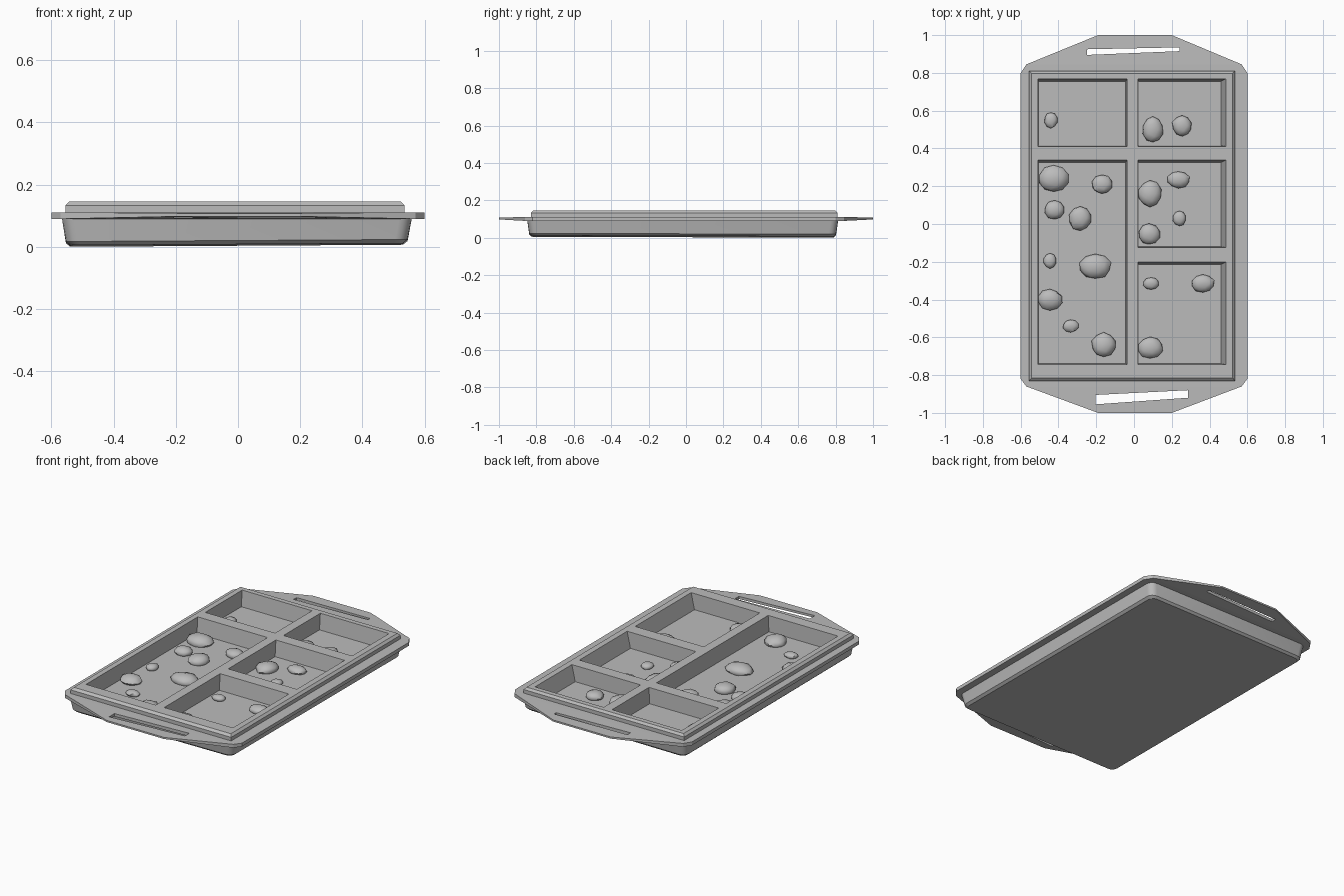
import bpy
import bmesh
import math
import random

random.seed(4)
if "Cube" in bpy.data.objects:
    bpy.data.objects.remove(bpy.data.objects["Cube"], do_unlink=True)

FLOOR = 0.05

# Single plain material
grey = bpy.data.materials.new("plain grey")
grey.use_nodes = True
colour = (0.5, 0.5, 0.5, 1.0)
grey.diffuse_color = colour
grey.node_tree.nodes["Principled BSDF"].inputs["Base Color"].default_value = colour


def finish(name, bm):
    """Turn a bmesh into a linked, coloured object."""
    bmesh.ops.recalc_face_normals(bm, faces=bm.faces[:])
    mesh = bpy.data.meshes.new(name)
    bm.to_mesh(mesh)
    bm.free()
    mesh.materials.append(grey)
    obj = bpy.data.objects.new(name, mesh)
    bpy.context.collection.objects.link(obj)
    return obj


def loft(name, rings):
    """Closed solid through rings of equal point count."""
    bm = bmesh.new()
    loops = [[bm.verts.new(p) for p in ring] for ring in rings]
    count = len(loops[0])
    for low, high in zip(loops, loops[1:]):
        for i in range(count):
            j = (i + 1) % count
            bm.faces.new((low[i], low[j], high[j], high[i]))
    bm.faces.new(loops[0][::-1])
    bm.faces.new(loops[-1])
    return finish(name, bm)


def rect(x0, x1, y0, y1, z):
    return [(x0, y0, z), (x1, y0, z), (x1, y1, z), (x0, y1, z)]


def rounded(x0, x1, y0, y1, z, radius, steps=4):
    """Rectangle ring with rounded corners."""
    corners = [(x1 - radius, y1 - radius), (x0 + radius, y1 - radius),
               (x0 + radius, y0 + radius), (x1 - radius, y0 + radius)]
    ring = []
    for k, (cx, cy) in enumerate(corners):
        for s in range(steps + 1):
            a = math.pi / 2 * (k + s / steps)
            ring.append((cx + radius * math.cos(a), cy + radius * math.sin(a), z))
    return ring


def cut(target, cutters):
    """Subtract every cutter from the target and apply."""
    bpy.context.view_layer.objects.active = target
    for cutter in cutters:
        mod = target.modifiers.new("cut", 'BOOLEAN')
        mod.operation = 'DIFFERENCE'
        mod.solver = 'EXACT'
        mod.object = cutter
        bpy.ops.object.modifier_apply(modifier=mod.name)


def smooth(obj, degrees):
    bpy.ops.object.select_all(action='DESELECT')
    obj.select_set(True)
    bpy.context.view_layer.objects.active = obj
    bpy.ops.object.shade_smooth_by_angle(angle=math.radians(degrees))


# Tapered tray body with a slightly tilted underside
body_rings = [
    rounded(-0.54, 0.53, -0.825, 0.79, 0.0, 0.035),
    rounded(-0.553, 0.545, -0.838, 0.802, 0.012, 0.04),
    rounded(-0.567, 0.56, -0.85, 0.815, 0.1, 0.04),
]
for n in (0, 1):
    body_rings[n] = [(x, y, z + 0.006 + 0.006 * x - 0.003 * y)
                     for x, y, z in body_rings[n]]
tray_body = loft("tray_body", body_rings)

# Flat flange with chamfered corners
flange_outline = [(0.6, -0.82), (0.6, 0.8), (0.57, 0.845), (-0.57, 0.845),
                  (-0.6, 0.8), (-0.6, -0.82), (-0.57, -0.86), (0.57, -0.86)]
flange = loft("flange", [[(x, y, z) for x, y in flange_outline]
                         for z in (0.09, 0.111)])

# Raised rim with a chamfered outer top edge
raised_rim = loft("raised_rim", [
    rect(-0.555, 0.535, -0.83, 0.81, 0.1),
    rect(-0.555, 0.535, -0.83, 0.81, 0.133),
    rect(-0.542, 0.522, -0.815, 0.798, 0.146),
])

# Compartments cut through rim and flange down to the floor
left, right = (-0.51, -0.035, 0.01), (0.02, 0.49, 0.03)
pockets = [(left, -0.745, 0.34), (left, 0.41, 0.77),
           (right, -0.745, -0.2), (right, -0.125, 0.34), (right, 0.41, 0.77)]
cutters = []
for (x0, x1, inset), y0, y1 in pockets:
    cutters.append(loft("pocket_cutter", [
        rect(x0 + 0.004, x1 - inset, y0 + 0.006, y1 - 0.015, FLOOR),
        rect(x0, x1, y0, y1, 0.16)]))
for part in (tray_body, flange, raised_rim):
    cut(part, cutters)

# Thin sloping end handles, each with a hand slot
slots = {
    "back": (1, 0.845, [(-0.25, 0.895), (0.24, 0.915), (0.24, 0.935), (-0.25, 0.925)]),
    "front": (-1, 0.86, [(-0.205, -0.955), (0.285, -0.92), (0.285, -0.88), (-0.205, -0.905)]),
}
for end, (side, root, slot) in slots.items():
    plan = [(-0.57, root), (0.57, root), (0.2, 1.0), (-0.19, 1.0)]
    rings = [[(x, side * y, z_tip if y == 1.0 else z_root) for x, y in plan]
             for z_root, z_tip in ((0.09, 0.098), (0.111, 0.108))]
    handle = loft(end + "_handle", rings)
    slot_cutter = loft("slot_cutter", [[(x, y, z) for x, y in slot]
                                       for z in (0.05, 0.15)])
    cut(handle, [slot_cutter])
    cutters.append(slot_cutter)

for cutter in cutters:
    bpy.data.objects.remove(cutter, do_unlink=True)
smooth(tray_body, 30)

# Scattered pebbles: x, y, half width, half depth
pebbles = [
    (-0.44, 0.55, 0.035, 0.042), (0.1, 0.5, 0.055, 0.07), (0.255, 0.52, 0.053, 0.055),
    (-0.425, 0.24, 0.078, 0.07), (-0.17, 0.21, 0.055, 0.05), (-0.42, 0.075, 0.055, 0.05),
    (-0.285, 0.03, 0.06, 0.065), (-0.445, -0.195, 0.035, 0.04), (-0.205, -0.225, 0.083, 0.065),
    (-0.445, -0.4, 0.065, 0.055), (-0.335, -0.54, 0.042, 0.033), (-0.16, -0.64, 0.065, 0.065),
    (0.085, 0.16, 0.06, 0.07), (0.235, 0.235, 0.06, 0.045), (0.24, 0.03, 0.035, 0.04),
    (0.08, -0.055, 0.057, 0.055), (0.09, -0.315, 0.042, 0.033), (0.365, -0.315, 0.062, 0.047),
    (0.085, -0.655, 0.068, 0.055),
]
for n, (x, y, half_x, half_y) in enumerate(pebbles):
    bm = bmesh.new()
    bmesh.ops.create_icosphere(bm, subdivisions=2, radius=1.0)
    half_z = 0.55 * min(half_x, half_y)
    for v in bm.verts:
        v.co *= random.uniform(0.94, 1.06)
        v.co.x = x + v.co.x * half_x
        v.co.y = y + v.co.y * half_y
        v.co.z = FLOOR + 0.01 + v.co.z * half_z
        # Pebbles against the divider stay inside their compartment
        if x > 0:
            v.co.x = max(v.co.x, 0.022)
        else:
            v.co.x = max(v.co.x, -0.508)
    smooth(finish("pebble_" + str(n + 1), bm), 40)
